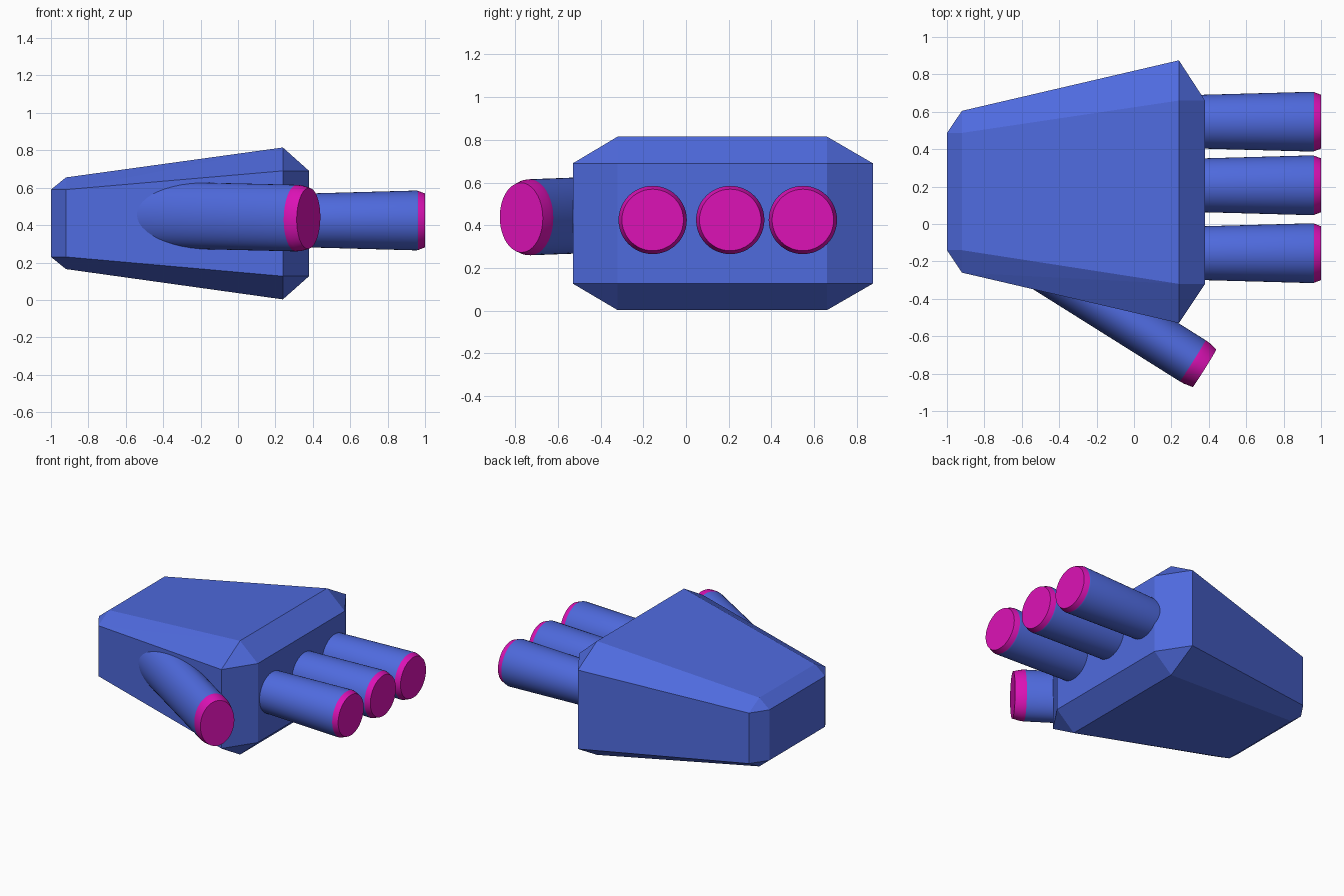
import bpy, bmesh, math
from mathutils import Vector

if "Cube" in bpy.data.objects:
    bpy.data.objects.remove(bpy.data.objects["Cube"])


def material(name, rgb):
    m = bpy.data.materials.new(name)
    m.diffuse_color = (*rgb, 1)
    m.use_nodes = True
    m.node_tree.nodes["Principled BSDF"].inputs["Base Color"].default_value = m.diffuse_color
    return m


BLUE = material("blue", (0.078, 0.145, 0.73))
MAGENTA = material("magenta", (0.72, 0.006, 0.47))


def finish(name, bm):
    bmesh.ops.recalc_face_normals(bm, faces=bm.faces)
    mesh = bpy.data.meshes.new(name)
    bm.to_mesh(mesh)
    bm.free()
    mesh.materials.append(BLUE)
    mesh.materials.append(MAGENTA)
    ob = bpy.data.objects.new(name, mesh)
    bpy.context.collection.objects.link(ob)
    return ob


def palm():
    """Tapered, chamfered block: hull of its inset end, side and top faces."""
    bm = bmesh.new()
    # end x, shoulder x, inner y pair, outer y pair, inner z pair, outer z pair
    ends = [
        (-1.0, -0.92, (-0.14, 0.487), (-0.26, 0.605), (0.23, 0.59), (0.165, 0.655)),
        (0.38, 0.24, (-0.32, 0.66), (-0.53, 0.875), (0.127, 0.69), (0.003, 0.815)),
    ]
    for xe, xs, yi, yo, zi, zo in ends:
        for j in (0, 1):
            for k in (0, 1):
                bm.verts.new((xe, yi[j], zi[k]))
                bm.verts.new((xs, yo[j], zi[k]))
                bm.verts.new((xs, yi[j], zo[k]))
    bmesh.ops.convex_hull(bm, input=bm.verts)
    bmesh.ops.dissolve_limit(bm, angle_limit=math.radians(1.5),
                             verts=bm.verts, edges=bm.edges)
    return finish("palm", bm)


def digit(name, base, tip, profile, painted_from, flatten=1.0, n=48):
    """Round digit with a coloured tip; profile = (distance back from tip, radius)."""
    base, tip = Vector(base), Vector(tip)
    axis = (tip - base).normalized()
    side = axis.cross(Vector((0, 0, 1))).normalized()
    up = side.cross(axis)
    bm = bmesh.new()
    rings = []
    for back, r in profile:
        c = tip - axis * back
        ring = []
        for i in range(n):
            a = 2 * math.pi * i / n
            ring.append(bm.verts.new(c + side * (r * flatten * math.cos(a))
                                     + up * (r * math.sin(a))))
        rings.append(ring)
    bm.faces.new(rings[0][::-1])
    bm.faces.new(rings[-1])
    for lo, hi in zip(rings, rings[1:]):
        for i in range(n):
            j = (i + 1) % n
            bm.faces.new((lo[i], lo[j], hi[j], hi[i]))
    # Paint everything close to the tip
    for f in bm.faces:
        if (tip - f.calc_center_median()).dot(axis) < painted_from:
            f.material_index = 1
    ob = finish(name, bm)
    bpy.ops.object.select_all(action='DESELECT')
    ob.select_set(True)
    bpy.context.view_layer.objects.active = ob
    bpy.ops.object.shade_smooth_by_angle(angle=math.radians(20))
    return ob


palm()

# Three fingers, flaring slightly towards the tip
finger_profile = [(0.70, 0.142), (0.045, 0.16), (0.037, 0.158), (0.0, 0.144)]
for label, y in (("index", -0.156), ("middle", 0.207), ("outer", 0.547)):
    digit(label + "_finger", (0.30, y, 0.425), (1.0, y, 0.425),
          finger_profile, 0.03)

# Thumb: oval section, angled out of the front side
digit("thumb", (-0.55, -0.189, 0.458), (0.377, -0.771, 0.436),
      [(1.09, 0.178), (0.075, 0.178), (0.05, 0.176), (0.0, 0.163)],
      0.07, flatten=0.73)
